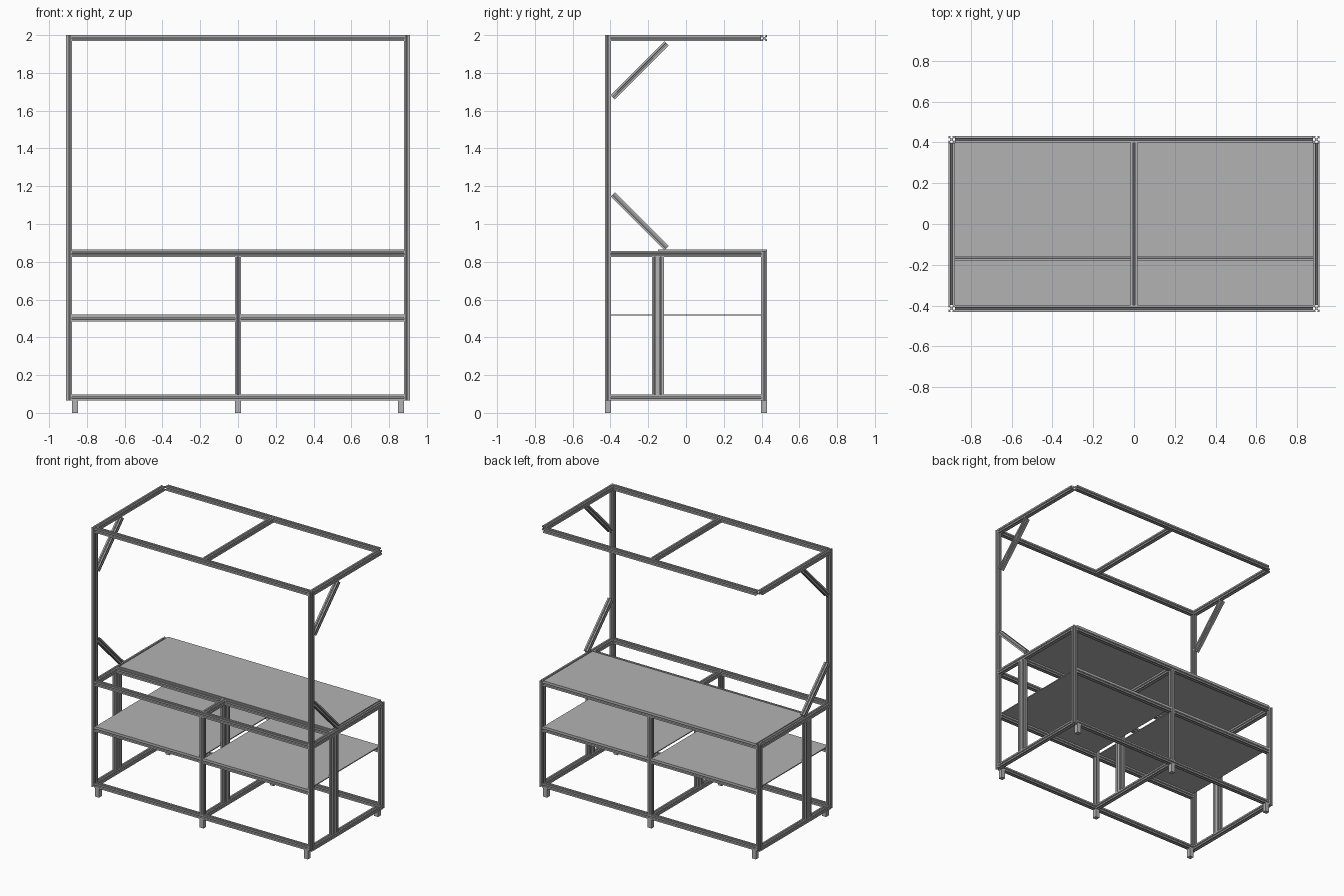
import bpy, bmesh
from mathutils import Vector

if "Cube" in bpy.data.objects:
    bpy.data.objects.remove(bpy.data.objects["Cube"])

# Overall layout
S = 0.032            # profile width
H = S / 2
X, Y = 0.91 - H, 0.43 - H          # post centre lines
XI, YI = X - H, Y - H              # clear span between posts
BASE, DECK, TOP = 0.065, 0.857, 2.0
Z_LOW, Z_DECK, Z_TOP = BASE + H, DECK - H, TOP - H
Z_SHELF = 0.499
Y_MID = -0.165


def material(name, value):
    m = bpy.data.materials.new(name)
    m.use_nodes = True
    colour = (value, value, value, 1)
    m.diffuse_color = colour
    m.node_tree.nodes["Principled BSDF"].inputs["Base Color"].default_value = colour
    return m


GREY = material("aluminium_grey", 0.45)


def finish(name, bm):
    bmesh.ops.recalc_face_normals(bm, faces=bm.faces)
    mesh = bpy.data.meshes.new(name)
    bm.to_mesh(mesh)
    bm.free()
    mesh.materials.append(GREY)
    ob = bpy.data.objects.new(name, mesh)
    bpy.context.scene.collection.objects.link(ob)
    return ob


def slot_section():
    """Square section with a T-slot in each of its four sides."""
    lip, mouth, wide, core, web = 0.0025, 0.0042, 0.0095, 0.006, 0.0028
    t = H - lip
    side = [(H, -H), (H, -mouth), (t, -mouth), (t, -wide), (core, -web),
            (core, web), (t, wide), (t, mouth), (H, mouth)]
    pts = []
    for _ in range(4):
        pts += side
        side = [(-b, a) for a, b in side]
    return pts


SECTION = slot_section()


def bar(name, start, end):
    """Slotted bar running between two points."""
    start, end = Vector(start), Vector(end)
    d = (end - start).normalized()
    u = Vector((0, 1, 0)) if abs(d.x) > 0.5 else Vector((1, 0, 0))
    v = d.cross(u)
    bm = bmesh.new()
    rings = [[bm.verts.new(p + u * a + v * b) for a, b in SECTION] for p in (start, end)]
    n = len(SECTION)
    for i in range(n):
        j = (i + 1) % n
        bm.faces.new((rings[0][i], rings[0][j], rings[1][j], rings[1][i]))
    for ring in rings:
        bm.faces.new(ring)
    return finish(name, bm)


def box(name, lo, hi):
    lo, hi = Vector(lo), Vector(hi)
    bm = bmesh.new()
    bmesh.ops.create_cube(bm, size=1)
    for vert in bm.verts:
        vert.co = (lo + hi) / 2 + vert.co * (hi - lo)
    return finish(name, bm)


SIDES = (("right", -1), ("left", 1))
ENDS = (("front", -1), ("rear", 1))

# Corner posts: tall at the front, deck height at the rear
for side, sx in SIDES:
    bar(f"front_post_{side}", (sx * X, -Y, BASE), (sx * X, -Y, TOP))
    bar(f"rear_post_{side}", (sx * X, Y, BASE), (sx * X, Y, DECK))

# Rectangular frames with a centre rail: base, deck and canopy
for level, z in (("base", Z_LOW), ("deck", Z_DECK), ("canopy", Z_TOP)):
    for end, sy in ENDS:
        bar(f"{level}_{end}_rail", (-XI, sy * Y, z), (XI, sy * Y, z))
    for part, x in (("right", -X), ("centre", 0), ("left", X)):
        bar(f"{level}_{part}_rail", (x, -YI, z), (x, YI, z))

# Centre posts, and double posts part way back
z0, z1 = BASE + S, DECK - S
for end, sy in ENDS:
    bar(f"{end}_centre_post", (0, sy * Y, z0), (0, sy * Y, z1))
for part, x in (("right", -X), ("centre", 0), ("left", X)):
    for half, y in (("front", Y_MID), ("rear", Y_MID + S)):
        bar(f"double_post_{part}_{half}", (x, y, z0), (x, y, z1))

for side, sx in SIDES:
    # Shelf rails, shelf and worktop support rail
    for end, sy in ENDS:
        bar(f"shelf_{end}_rail_{side}", (sx * H, sy * Y, Z_SHELF), (sx * XI, sy * Y, Z_SHELF))
    xa, xb = sorted((sx * H, sx * XI))
    box(f"shelf_{side}", (xa, -Y - H, Z_SHELF + H), (xb, Y + H, Z_SHELF + H + 0.007))
    bar(f"worktop_support_{side}", (sx * H, Y_MID, Z_DECK), (sx * XI, Y_MID, Z_DECK))
    # Diagonal braces
    bar(f"upper_brace_{side}", (sx * X, -0.388, 1.67), (sx * X, -0.103, 1.957))
    bar(f"lower_brace_{side}", (sx * X, -0.388, 1.157), (sx * X, -0.103, 0.872))

# Worktop panel
box("worktop", (-XI, Y_MID + H, DECK), (XI, Y + H, DECK + 0.007))

# Feet
for end, sy in ENDS:
    for part, x in (("right", H - XI), ("centre", 0), ("left", XI - H)):
        box(f"{end}_foot_{part}", (x - H, sy * Y - H, 0), (x + H, sy * Y + H, BASE))
